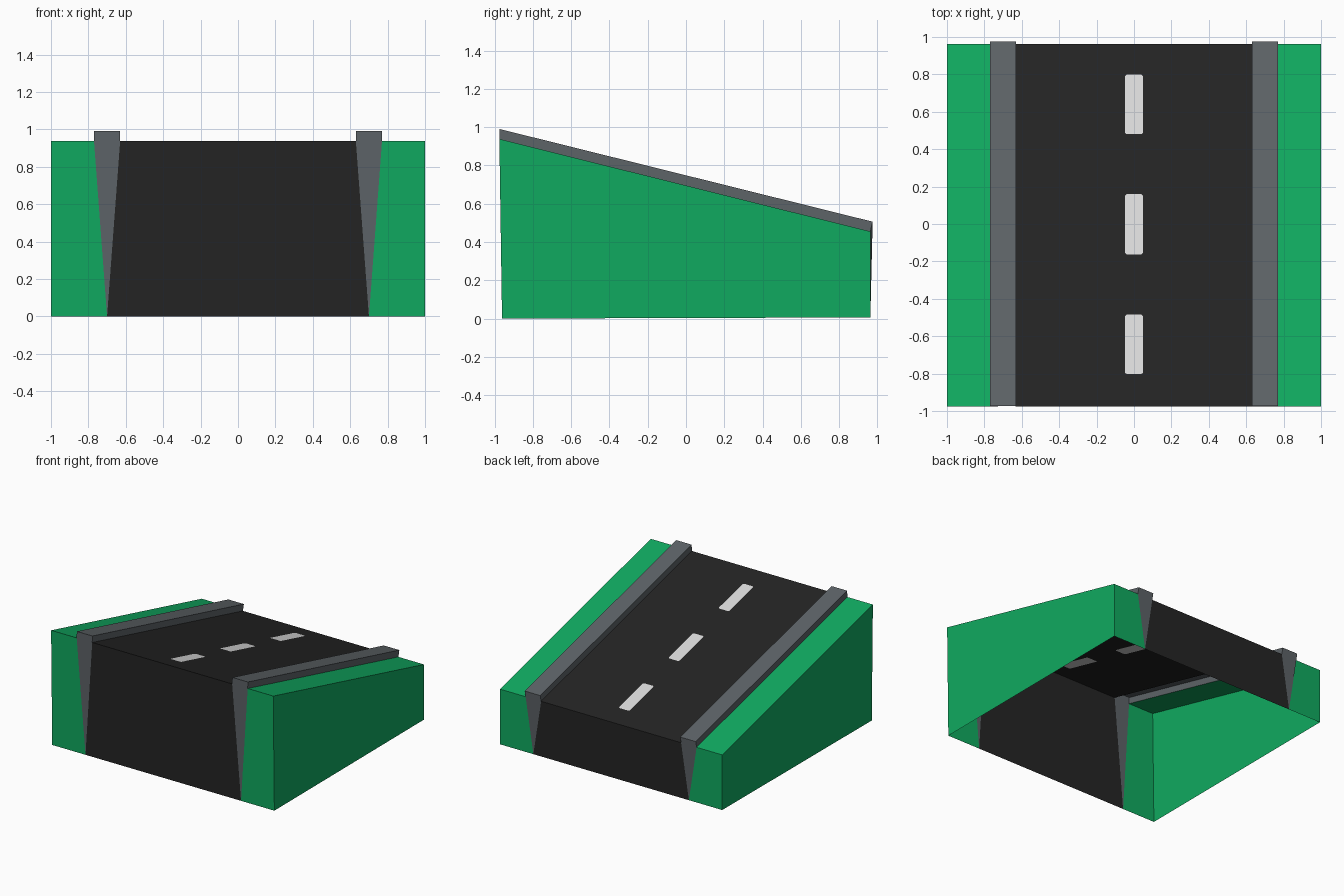
import bpy, bmesh

if "Cube" in bpy.data.objects:
    bpy.data.objects.remove(bpy.data.objects["Cube"])


def material(name, rgb):
    m = bpy.data.materials.new(name)
    lin = [((c / 255 + 0.055) / 1.055) ** 2.4 for c in rgb]
    m.diffuse_color = (*lin, 1)
    m.use_nodes = True
    m.node_tree.nodes["Principled BSDF"].inputs["Base Color"].default_value = m.diffuse_color
    return m


ASPHALT = material("asphalt", (36, 36, 36))
WHITE = material("lane white", (220, 220, 220))
CONCRETE = material("curb grey", (93, 99, 103))
GRASS = material("grass green", (16, 170, 96))

# Ramp profile: front and back edges of the sloping top, and of the open base
YF, YB, ZF, ZB = -0.975, 0.963, 0.938, 0.455
BASE_F, BASE_B = (-0.961, 0.0), (0.963, 0.006)
ROAD_X, CURB_X, BASE_X, SIDE_X = 0.63, 0.77, 0.70, 1.0


def top(x, y):
    return (x, y, ZF + (ZB - ZF) * (y - YF) / (YB - YF))


def foot(x, back):
    return (x, *(BASE_B if back else BASE_F))


def finish(name, bm, mats):
    bmesh.ops.remove_doubles(bm, verts=bm.verts, dist=1e-5)
    bm.normal_update()
    me = bpy.data.meshes.new(name)
    bm.to_mesh(me)
    bm.free()
    for m in mats:
        me.materials.append(m)
    ob = bpy.data.objects.new(name, me)
    bpy.context.collection.objects.link(ob)
    return ob


def face(bm, pts, mat=0):
    f = bm.faces.new([bm.verts.new(p) for p in pts])
    f.material_index = mat
    return f


# Road deck with painted dashes cut into a grid of faces
bm = bmesh.new()
xs = [-ROAD_X, -0.048, 0.048, ROAD_X]
ys = [YF, -0.803, -0.483, -0.163, 0.16, 0.48, 0.80, YB]
for i in range(3):
    for j in range(7):
        a, b, c, d = xs[i], xs[i + 1], ys[j], ys[j + 1]
        face(bm, [top(a, c), top(b, c), top(b, d), top(a, d)],
             1 if i == 1 and j % 2 else 0)
bmesh.ops.remove_doubles(bm, verts=bm.verts, dist=1e-5)
# Clip the dash corners
corners = [v for v in bm.verts if abs(v.co.x) < 0.1 and YF + 0.01 < v.co.y < YB - 0.01]
cut = bmesh.ops.bevel(bm, geom=corners, offset=0.009, segments=1,
                      affect='VERTICES', material=0)
for f in bm.faces:
    c = f.calc_center_median()
    if f.calc_area() < 0.001:
        f.material_index = 0
# Road end walls, wider at the foot
face(bm, [foot(-BASE_X, 0), foot(BASE_X, 0)] + [top(x, YF) for x in reversed(xs)])
face(bm, [foot(BASE_X, 1), foot(-BASE_X, 1)] + [top(x, YB) for x in xs])
finish("road", bm, [ASPHALT, WHITE])

for side, label in ((-1, "left"), (1, "right")):
    def build(name, polys, mat):
        bm = bmesh.new()
        for p in polys:
            p = [(x * side, y, z) for x, y, z in p]
            face(bm, p if side > 0 else p[::-1])
        finish(label + "_" + name, bm, [mat])

    # Raised curb: open underneath, ends taper to a point at the foot
    f0, f1 = top(ROAD_X, YF), top(CURB_X, YF)
    b0, b1 = top(ROAD_X, YB), top(CURB_X, YB)
    F0, F1 = (ROAD_X, -0.973, 0.99), (CURB_X, -0.973, 0.99)
    B0, B1 = (ROAD_X, 0.975, 0.506), (CURB_X, 0.975, 0.506)
    build("curb", [[F0, F1, B1, B0],
                   [f0, F0, B0, b0],
                   [f1, b1, B1, F1],
                   [foot(BASE_X, 0), f1, F1, F0, f0],
                   [foot(BASE_X, 1), b0, B0, B1, b1]], CONCRETE)

    # Grass verge: sloping strip, outer wall and end walls
    fo, bo = top(SIDE_X, YF), top(SIDE_X, YB)
    build("grass_verge", [[f1, fo, bo, b1],
                          [foot(SIDE_X, 0), foot(SIDE_X, 1), bo, fo],
                          [foot(BASE_X, 0), foot(SIDE_X, 0), fo, f1],
                          [foot(SIDE_X, 1), foot(BASE_X, 1), b1, bo]], GRASS)
